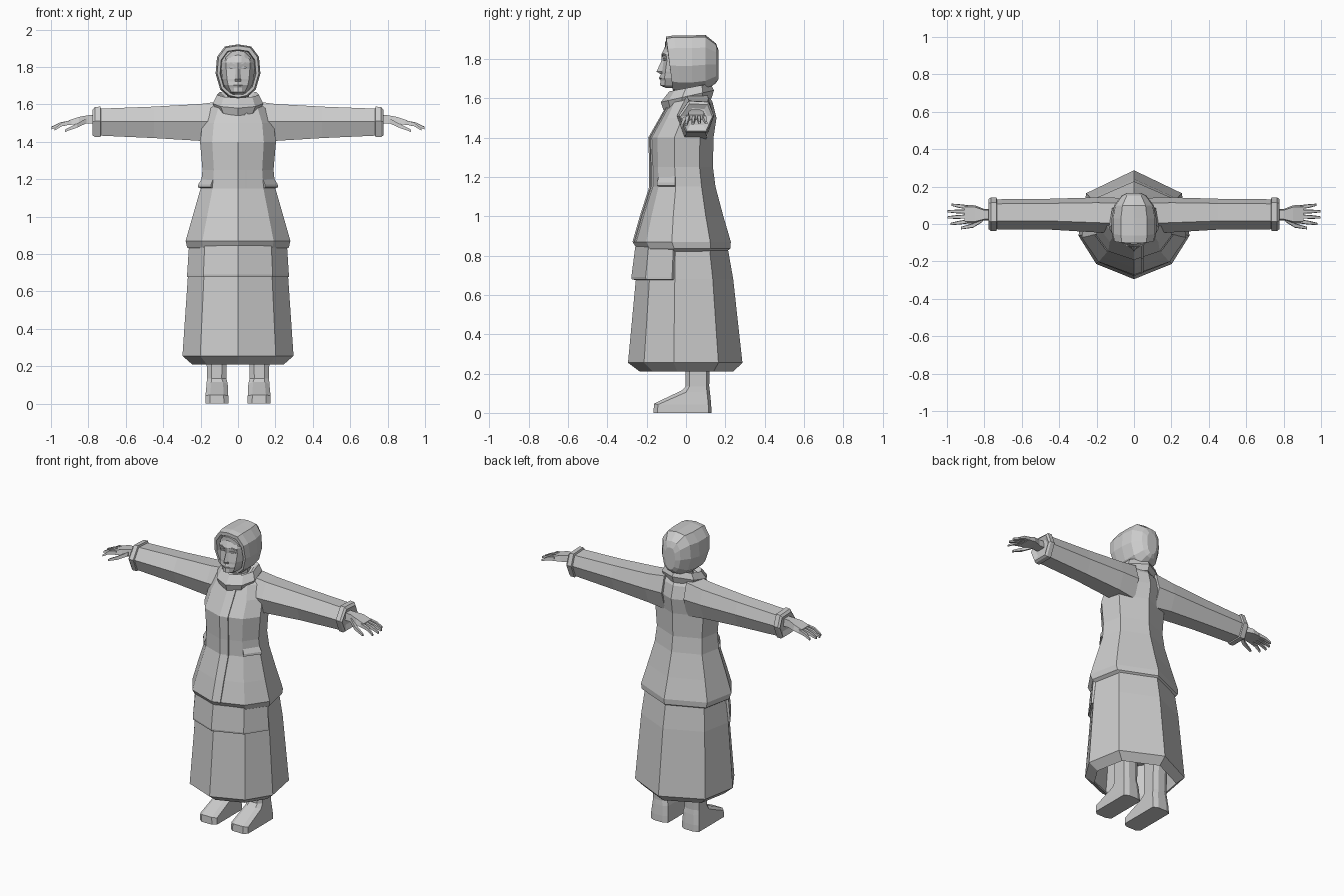
import bpy, bmesh
from mathutils import Vector

cloth = bpy.data.materials.new("plain_grey")
cloth.diffuse_color = (0.6, 0.6, 0.6, 1)


def loft(name, rings):
    """Capped solid through rings of equal point count."""
    bm = bmesh.new()
    rows = [[bm.verts.new(p) for p in r] for r in rings]
    n = len(rows[0])
    for a, b in zip(rows, rows[1:]):
        for i in range(n):
            j = (i + 1) % n
            bm.faces.new((a[i], a[j], b[j], b[i]))
    bm.faces.new(rows[0])
    bm.faces.new(rows[-1])
    bmesh.ops.recalc_face_normals(bm, faces=bm.faces)
    me = bpy.data.meshes.new(name)
    bm.to_mesh(me)
    bm.free()
    me.materials.append(cloth)
    ob = bpy.data.objects.new(name, me)
    bpy.context.collection.objects.link(ob)
    return ob


def mirror(half):
    """Complete a half ring that starts and ends on the centre plane."""
    return half + [(-x, y, z) for x, y, z in reversed(half[1:-1])]


def oct_ring(zf, w, yf, yb, zb=None):
    """Eight-sided garment section, optionally tilted front to back."""
    zb = zf if zb is None else zb
    c, d = (yf + yb) / 2, (yb - yf) / 2
    t = [(0, -1), (.68, -.72), (1, -.2), (.86, .58), (0, 1)]
    return mirror([(x * w, c + y * d, zf + (zb - zf) * (y + 1) / 2) for x, y in t])


def band(name, idxs, rings):
    """Raised strip running around part of a garment."""
    rs = [oct_ring(*r) for r in rings]
    return loft(name, [[r[i] for r in rs] for i in idxs])


# Skirt with hollow underside and turned hem
loft("skirt", [oct_ring(*r) for r in [
    (.45, .24, -.24, .23), (.25, .26, -.26, .25), (.21, .245, -.235, .24),
    (.255, .297, -.295, .287), (.68, .268, -.255, .24), (.88, .245, -.225, .205)]])
band("skirt_front_panel", (6, 7, 0, 1, 2), [
    (.675, .255, -.24, .23), (.678, .273, -.275, .235), (.69, .272, -.278, .24),
    (.845, .262, -.258, .225), (.845, .24, -.225, .21)])

# Coat body
coat = [(.82, .25, -.235, .205), (.835, .272, -.25, .225), (.87, .28, -.272, .228),
        (1.0, .243, -.235, .19), (1.15, .2, -.187, .15), (1.25, .19, -.187, .137),
        (1.4, .203, -.192, .14), (1.5, .19, -.135, .155), (1.58, .155, -.09, .135),
        (1.625, .09, -.05, .11)]
loft("coat", [oct_ring(*r) for r in coat])

# Side folds at the waist
for side, idxs in (("right", (1, 2)), ("left", (7, 6))):
    band("waist_fold_" + side, idxs, [
        (1.15, .195, -.18, .14), (1.157, .214, -.197, .155),
        (1.172, .212, -.197, .155), (1.21, .19, -.18, .135)])

# Off-centre front closure following the coat front
strip = []
for r in coat[2:9]:
    p, q = map(Vector, oct_ring(*r)[:2])
    a, b = p.lerp(q, .038 / q.x), p.lerp(q, .052 / q.x)
    out = Vector((0, .007, 0))
    strip.append([a - out, b - out, b + out, a + out])
loft("coat_closure", strip)

# Rolled collar and neck
loft("collar", [oct_ring(*r) for r in [
    (1.555, .09, -.08, .11, 1.6), (1.54, .115, -.115, .13, 1.60),
    (1.58, .135, -.128, .142, 1.64), (1.635, .112, -.085, .125, 1.675),
    (1.60, .075, -.045, .10, 1.65)]])
loft("neck", [oct_ring(1.55, .06, -.04, .09), oct_ring(1.7, .06, -.04, .09)])

# Hood: sections from the recessed face opening to the back
outline = [(0, .135), (.07, .125), (.112, .07), (.12, -.02), (.095, -.105),
           (.05, -.145), (0, -.155)]


def hood_ring(y, sx, sz, dz=0, slant=0):
    return mirror([(x * sx, y - slant * z, 1.785 + dz + z * sz) for x, z in outline])


loft("hood", [hood_ring(-.04, .76, .8, -.005, .1), hood_ring(-.085, .8, .83, -.005, .12),
              hood_ring(-.085, .93, .95, 0, .12), hood_ring(-.045, 1, 1, 0, .12),
              hood_ring(.03, 1.0, 1, 0), hood_ring(.10, .88, .97, .005),
              hood_ring(.152, .55, .7, .0), hood_ring(.166, .3, .5, -.01)])

# Face: centre line, nose side and cheek per height
face = []
for z, yc, xn, yn, w in [
        (1.652, -.10, .015, -.098, .03), (1.665, -.132, .02, -.125, .05),
        (1.69, -.13, .022, -.122, .068), (1.703, -.138, .018, -.127, .075),
        (1.722, -.128, .016, -.123, .08), (1.735, -.15, .017, -.122, .084),
        (1.79, -.125, .012, -.114, .09), (1.825, -.124, .02, -.119, .09),
        (1.86, -.108, .02, -.105, .075), (1.885, -.09, .015, -.088, .05)]:
    face.append(mirror([(0, yc, z), (xn, yn, z), (w * .7, yn + .017, z),
                        (w, -.05, z), (0, -.03, z)]))
loft("face", face)

# Lips
loft("lips", [[(x, -.128 + abs(x) * .3, 1.702 - h), (x, -.139 + abs(x) * .5, 1.702),
               (x, -.128 + abs(x) * .3, 1.702 + h)]
              for x, h in ((-.024, .001), (0, .007), (.024, .001))])

for s, side in ((1, "right"), (-1, "left")):
    # Eye, brow and parted hair
    for part, pts in (
            ("eye", [(.02, -.112, 1.797, .003), (.036, -.113, 1.798, .006), (.054, -.103, 1.797, .002)]),
            ("brow", [(.014, -.119, 1.815, .003), (.036, -.115, 1.825, .003), (.06, -.104, 1.816, .002)]),
            ("hair", [(0, -.103, 1.877, .012), (.035, -.1, 1.868, .013), (.066, -.085, 1.835, .014),
                      (.085, -.06, 1.79, .012)])):
        loft(part + "_" + side, [[(s * x, y - .004, z - h), (s * x, y - .004, z + h),
                                  (s * x, y + .012, z + h), (s * x, y + .012, z - h)]
                                 for x, y, z, h in pts])

    # Sleeve with turned cuff
    def arm_ring(x, zb, zt, y0=-.035, y1=.14):
        d, m = y1 - y0, zb + (zt - zb) * .53
        return [(s * x, y0, m), (s * x, y0 + d * .2, zb), (s * x, y0 + d * .8, zb),
                (s * x, y1, m), (s * x, y0 + d * .85, zt - .005), (s * x, y0 + d * .28, zt)]

    loft("sleeve_" + side, [
        arm_ring(.08, 1.39, 1.618, -.05, .14), arm_ring(.2, 1.405, 1.602, -.045, .142),
        arm_ring(.45, 1.42, 1.588, -.03, .135), arm_ring(.74, 1.433, 1.577, -.028, .132)])
    loft("cuff_" + side, [
        arm_ring(.732, 1.436, 1.575, -.025, .13), arm_ring(.736, 1.426, 1.588, -.037, .142),
        arm_ring(.765, 1.426, 1.586, -.037, .142), arm_ring(.777, 1.434, 1.572, -.028, .134),
        arm_ring(.765, 1.465, 1.55, .0, .11)])

    # Hand, fingers and thumb as tapered bars (x, y, z, half width, half height)
    def bar(name, pts):
        loft(name + "_" + side, [[(s * x, y - w, z - h), (s * x, y + w, z - h),
                                  (s * x, y + w * .8, z + h), (s * x, y - w * .8, z + h)]
                                 for x, y, z, w, h in pts])

    bar("palm", [(.75, .05, 1.52, .03, .024), (.80, .05, 1.52, .03, .022),
                 (.85, .052, 1.515, .048, .018), (.905, .052, 1.502, .05, .013)])
    for i, (yb, yt, xt, zt) in enumerate([(.013, .0, .98, 1.466), (.04, .035, .998, 1.472),
                                          (.066, .068, .996, 1.476), (.09, .103, .975, 1.475)]):
        bar("finger_%d" % (i + 1), [(.89, yb, 1.504, .011, .011),
                                    ((.9 + xt) / 2, (yb + yt) / 2, 1.494, .01, .01),
                                    (xt, yt, zt, .006, .006)])
    bar("thumb", [(.81, .025, 1.512, .014, .013), (.86, -.008, 1.487, .012, .011),
                  (.925, -.022, 1.459, .007, .006)])

    # Leg and boot
    loft("leg_boot_" + side, [
        [(s * a, f + .02, z), (s * (a + .025), f, z + t), (s * (b - .025), f, z + t),
         (s * b, f + .02, z), (s * b, k - .015, z), (s * (b - .03), k, z),
         (s * (a + .03), k, z), (s * a, k - .015, z)]
        for z, a, b, f, k, t in [
            (0, .05, .175, -.165, .13, 0), (.042, .052, .174, -.163, .128, .005),
            (.105, .055, .168, -.02, .122, .01), (.135, .062, .166, -.002, .118, 0),
            (.5, .06, .172, 0, .125, 0)]])
